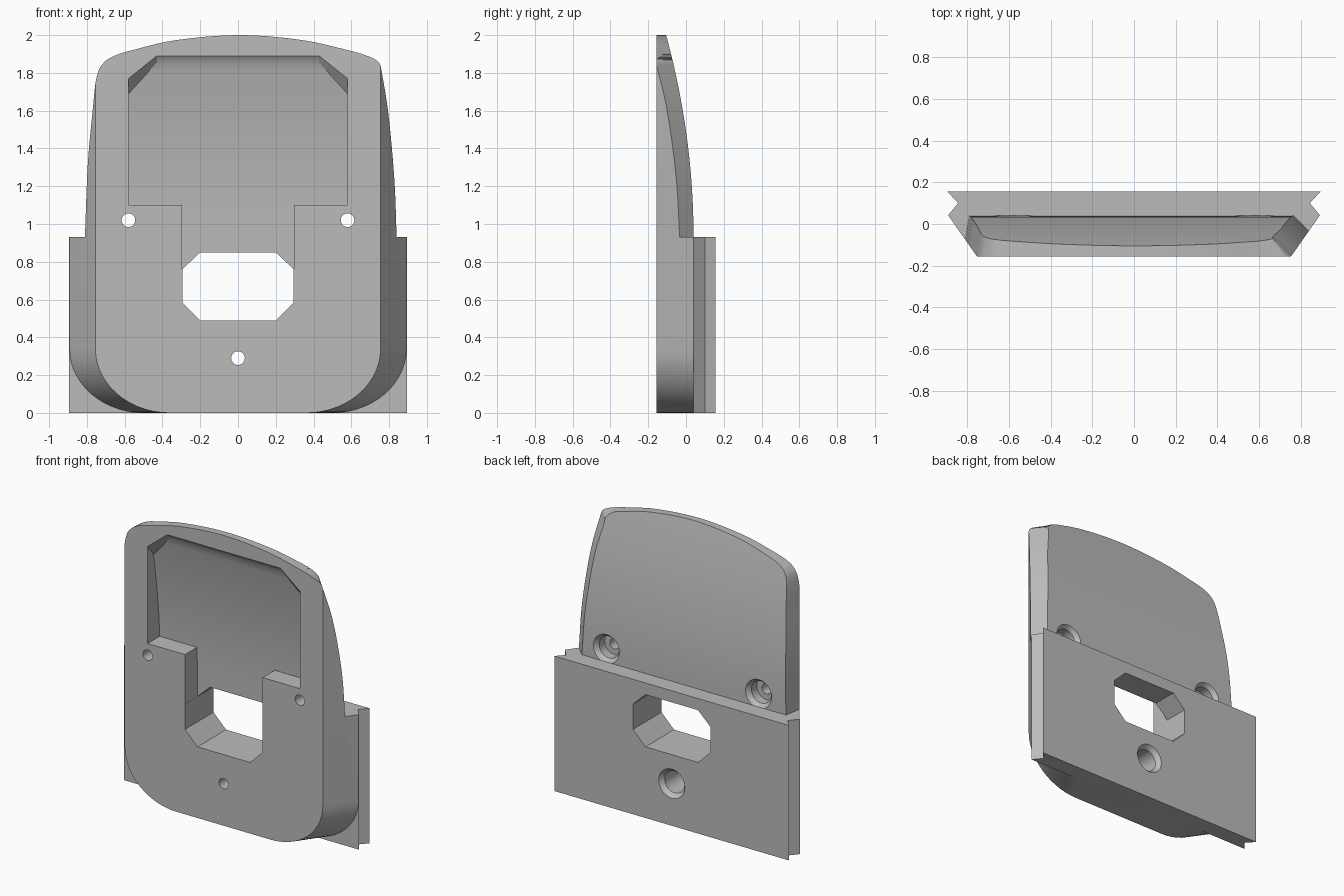
import bpy, bmesh, math
from mathutils import Vector

old = bpy.data.objects.get("Cube")
if old:
    bpy.data.objects.remove(old, do_unlink=True)

FRONT, SEAT, REAR = -0.155, 0.04, 0.155   # depth planes
STEP = 0.93                               # top of the mounting plate

grey = bpy.data.materials.new("plain grey")
grey.use_nodes = True
grey.diffuse_color = (0.5, 0.5, 0.5, 1)
grey.node_tree.nodes["Principled BSDF"].inputs["Base Color"].default_value = (0.5, 0.5, 0.5, 1)


def loft(name, rings):
    """Closed solid through rings of equal point count."""
    bm = bmesh.new()
    loops = [[bm.verts.new(p) for p in ring] for ring in rings]
    n = len(loops[0])
    for a, b in zip(loops, loops[1:]):
        for i in range(n):
            j = (i + 1) % n
            bm.faces.new((a[i], a[j], b[j], b[i]))
    bm.faces.new(loops[0])
    bm.faces.new(loops[-1])
    bmesh.ops.recalc_face_normals(bm, faces=bm.faces)
    mesh = bpy.data.meshes.new(name)
    bm.to_mesh(mesh)
    bm.free()
    obj = bpy.data.objects.new(name, mesh)
    bpy.context.collection.objects.link(obj)
    mesh.materials.append(grey)
    return obj


def combine(target, tool, operation, keep=False):
    mod = target.modifiers.new("cut", "BOOLEAN")
    mod.operation, mod.solver, mod.object = operation, "EXACT", tool
    bpy.context.view_layer.objects.active = target
    bpy.ops.object.modifier_apply(modifier=mod.name)
    if not keep:
        bpy.data.objects.remove(tool, do_unlink=True)


def curve_through(points, steps=6):
    """Smooth curve through the given points."""
    pts = [Vector(p) for p in points]
    pts = [pts[0] * 2 - pts[1]] + pts + [pts[-1] * 2 - pts[-2]]
    out = []
    for a, b, c, d in zip(pts, pts[1:], pts[2:], pts[3:]):
        for s in range(steps):
            t = s / steps
            out.append(0.5 * (2 * b + (c - a) * t + (2 * a - 5 * b + 4 * c - d) * t * t
                              + (3 * b - a - 3 * c + d) * t ** 3))
    return out + [pts[-2]]


def back_y(z):
    return SEAT - 0.145 * max(0, (z - STEP) / 1.07) ** 2


def curved_slab(name, offset, half_width):
    """Everything in front of the curved rear surface, moved by offset."""
    zs = [-0.1] + [STEP + 1.17 * i / 24 for i in range(25)]
    section = [(back_y(z) + offset, z) for z in zs] + [(-0.4, 2.1), (-0.4, -0.1)]
    return loft(name, [[(x, y, z) for y, z in section] for x in (-half_width, half_width)])


def turned(name, x, z, profile):
    """Round cutter along y from (y, radius) pairs."""
    return loft(name, [[(x + r * math.cos(a), y, z + r * math.sin(a))
                        for a in [math.tau * i / 32 for i in range(32)]] for y, r in profile])


# Body: drafted sides with rounded lower corners
def draft_ring(y):
    flare = 0.7 * (y - FRONT)
    corner = [(0.36 + flare + 0.395 * math.sin(a), 0.34 - 0.34 * math.cos(a))
              for a in [math.pi / 2 * i / 14 for i in range(15)]]
    half = corner + [(0.755 + flare, 2.1)]
    return [(x, y, z) for x, z in half] + [(-x, y, z) for x, z in reversed(half)]


body = loft("backrest_body", [draft_ring(FRONT), draft_ring(0.25)])
combine(body, curved_slab("rear_curve", 0, 1.5), "INTERSECT")

# Upper outline: x, z and sideways lean of the wall
right_side = [(0.961, STEP, 1), (0.937, 1.2, 1), (0.889, 1.45, 1), (0.833, 1.65, 1),
              (0.764, 1.815, 1), (0.74, 1.86, 0.9), (0.69, 1.888, 0.6), (0.59, 1.918, 0.2),
              (0.33, 1.975, 0), (0, 2, 0), (-0.33, 1.973, 0), (-0.56, 1.92, 0),
              (-0.65, 1.892, -0.05), (-0.71, 1.855, -0.12), (-0.747, 1.785, -0.17),
              (-0.773, 1.6, -0.17), (-0.805, 1.315, -0.17), (-0.824, STEP, -0.17)]
outline = curve_through(right_side)
skirt = [(-1.3, STEP), (-1.3, -0.1), (1.3, -0.1), (1.3, STEP)]


def outline_ring(y):
    return [(x - lean * (y - FRONT), y, z) for x, z, lean in outline] + [(x, y, z) for x, z in skirt]


combine(body, loft("outline", [outline_ring(-0.2), outline_ring(0.2)]), "INTERSECT")

# Front pocket with a sloping roof and a floor following the rear curve
pocket_half = [(0.296, 0.76), (0.296, 1.1), (0.58, 1.1), (0.58, 1.77), (0.43, 1.89)]


def pocket_ring(y):
    half = [(x, z - 1.3 * (y - FRONT) if z > 1.5 else z) for x, z in pocket_half]
    return [(x, y, z) for x, z in half] + [(-x, y, z) for x, z in reversed(half)]


pocket = loft("pocket", [pocket_ring(-0.2), pocket_ring(0)])
combine(pocket, curved_slab("pocket_floor", -0.06, 1), "INTERSECT")
combine(body, pocket, "DIFFERENCE")

# Mounting plate with V-grooved ends
groove = [(0.895, SEAT), (0.845, 0.1), (0.895, REAR)]
section = groove + [(-x, y) for x, y in reversed(groove)]
plate = loft("mounting_plate", [[(x, y, z) for x, y in section] for z in (0, STEP)])

# Cable opening through both parts
window_half = [(0.2, 0.49), (0.295, 0.585), (0.295, 0.76), (0.2, 0.85)]
window = window_half + [(-x, z) for x, z in reversed(window_half)]
opening = loft("opening", [[(x, y, z) for x, z in window] for y in (-0.4, 0.4)])


# Countersunk screw holes
def screw_cutter(x, z, surface):
    return turned("screw_cutter", x, z, [(-0.4, 0.036), (-0.05, 0.036), (-0.05, 0.075),
                                         (surface - 0.03, 0.075), (surface, 0.1), (0.4, 0.1)])


low_screw = screw_cutter(0, 0.29, REAR)
for cutter in (opening, low_screw):
    combine(body, cutter, "DIFFERENCE", keep=True)
    combine(plate, cutter, "DIFFERENCE")
for side in (-1, 1):
    combine(body, screw_cutter(side * 0.58, 1.02, SEAT), "DIFFERENCE")

# Smooth curves, crisp edges
for obj in (body, plate):
    bpy.ops.object.select_all(action="DESELECT")
    obj.select_set(True)
    bpy.context.view_layer.objects.active = obj
    bpy.ops.object.shade_smooth_by_angle(angle=math.radians(25))
